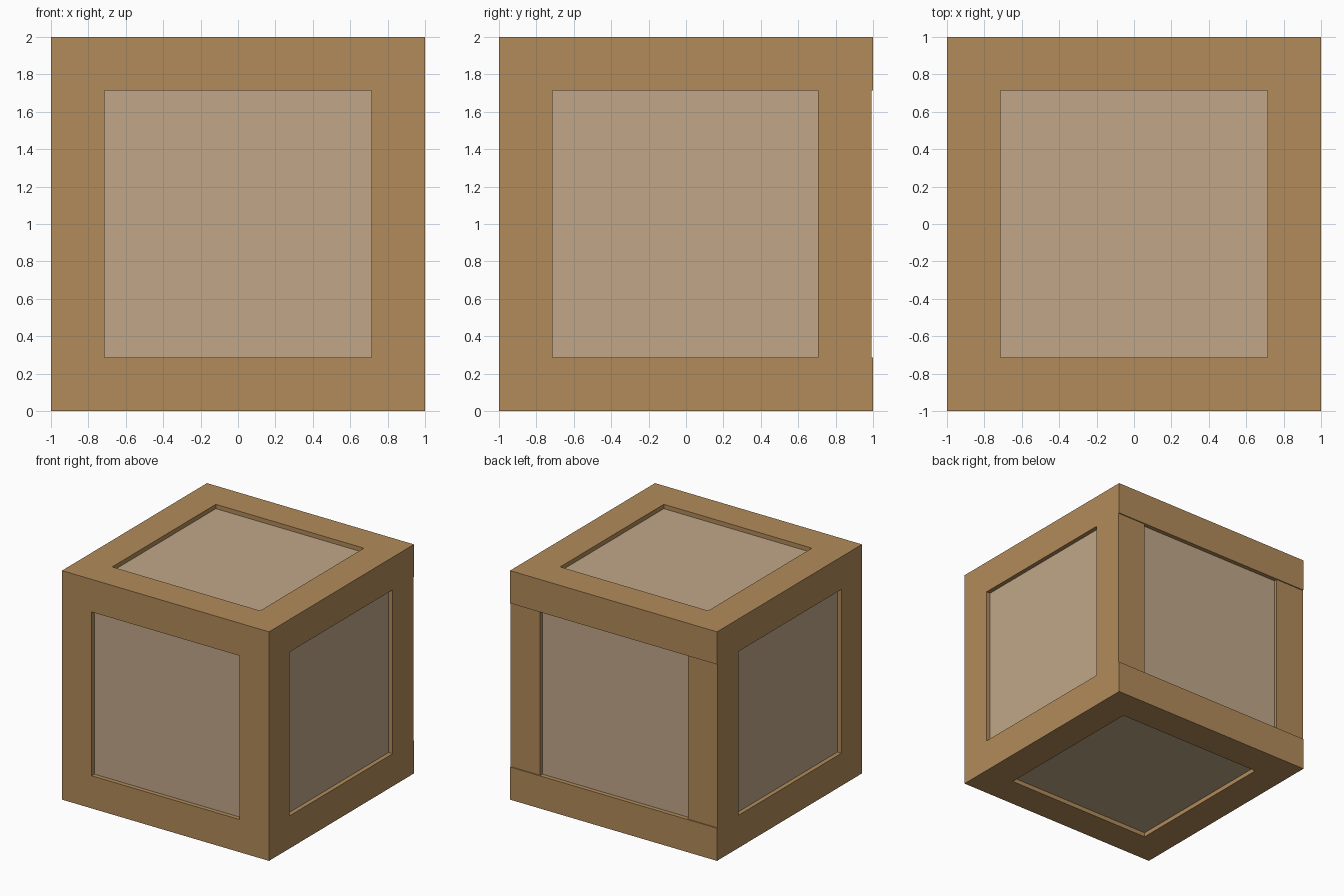
import bpy

if "Cube" in bpy.data.objects:
    bpy.data.objects.remove(bpy.data.objects["Cube"])


def material(name, rgb):
    m = bpy.data.materials.new(name)
    m.diffuse_color = (*rgb, 1.0)
    m.use_nodes = True
    m.node_tree.nodes["Principled BSDF"].inputs["Base Color"].default_value = m.diffuse_color
    return m


FRAME = material("brown frame wood", (0.445, 0.258, 0.102))
PANEL = material("pale panel wood", (0.533, 0.387, 0.250))

W = 0.285            # beam thickness
C = 1 - W / 2        # beam centre line
INNER = 2 - 2 * W    # clear span between beams
BACK_SHIFT = 0.009   # back posts sit slightly inside the rails


def box(name, centre, size, mat):
    bpy.ops.mesh.primitive_cube_add(size=1, location=centre)
    ob = bpy.context.object
    ob.name = name
    ob.scale = size
    bpy.ops.object.transform_apply(location=False, rotation=False, scale=True)
    ob.data.materials.append(mat)
    return ob


# Recessed panels: one inner box shows through all six openings
box("inner_panels", (0, 0, 1), (1.924, 1.924, 1.924), PANEL)

# Full-length rails along x, and shorter side rails between them
for level, z in (("bottom", W / 2), ("top", 2 - W / 2)):
    for side, y in (("front", -C), ("back", C)):
        box(f"{level}_{side}_rail", (0, y, z), (2, W, W), FRAME)
    for side, x in (("left", -C), ("right", C)):
        box(f"{level}_{side}_rail", (x, 0, z), (W, INNER, W), FRAME)

# Corner posts
for side, x in (("left", -C), ("right", C)):
    box(f"front_{side}_post", (x, -C, 1), (W, W, INNER), FRAME)
    box(f"back_{side}_post", (x, C - BACK_SHIFT, 1), (W, W, INNER), FRAME)
